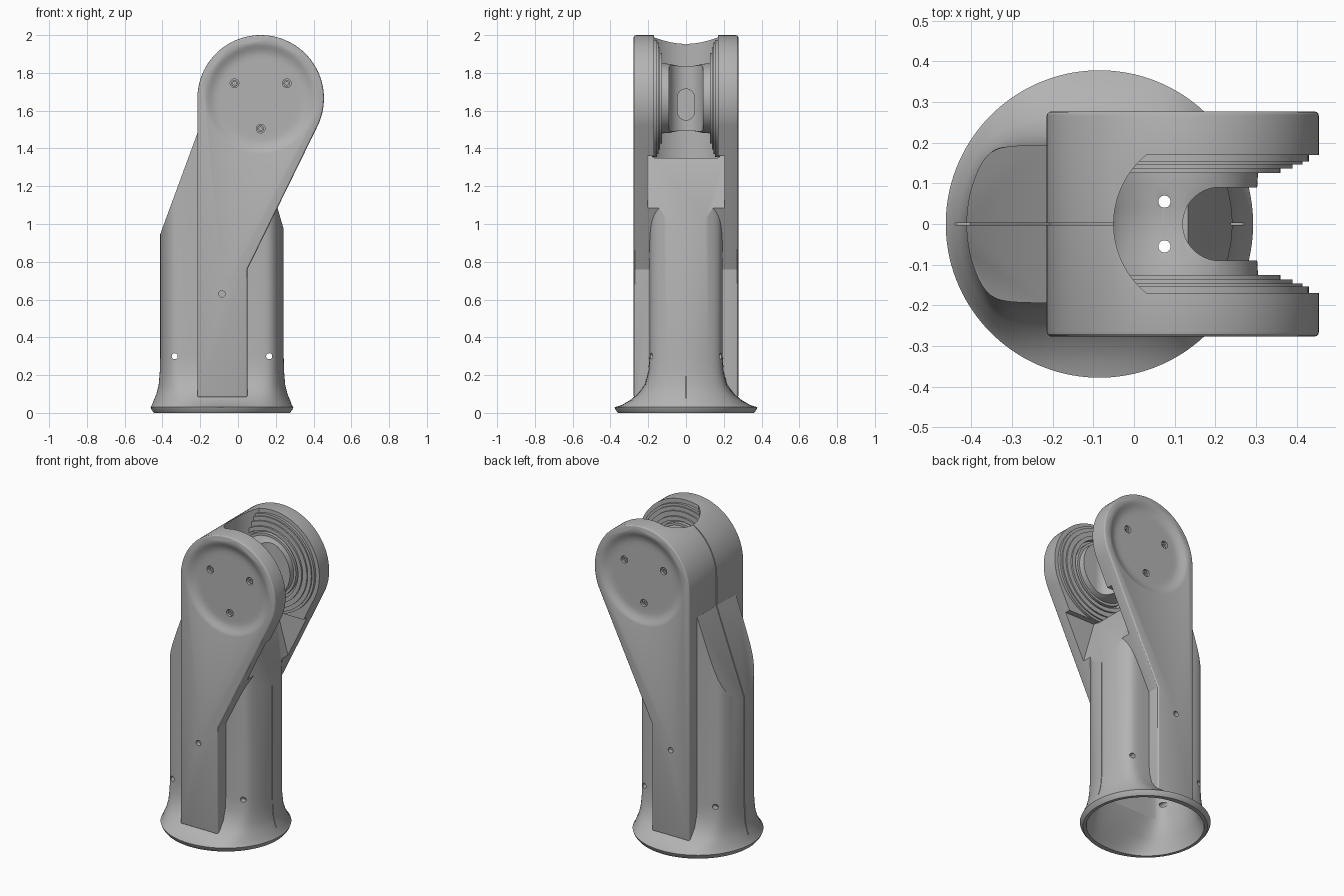
import bpy, bmesh, math
from math import sin, cos, pi, radians

cube = bpy.data.objects.get("Cube")
if cube:
    bpy.data.objects.remove(cube, do_unlink=True)

HUB_X, HUB_Z, HEAD_R = 0.12, 1.665, 0.335
COLUMN_X = -0.085

grey = bpy.data.materials.new("cast grey")
grey.use_nodes = True
grey.diffuse_color = (0.45, 0.45, 0.45, 1)
grey.node_tree.nodes["Principled BSDF"].inputs["Base Color"].default_value = (0.45, 0.45, 0.45, 1)


def make(name, rings, closed_caps=True):
    """Skin a stack of equal vertex rings and cap both ends."""
    bm = bmesh.new()
    rows = [[bm.verts.new(p) for p in ring] for ring in rings]
    n = len(rows[0])
    for a, b in zip(rows, rows[1:]):
        for i in range(n):
            j = (i + 1) % n
            bm.faces.new((a[i], a[j], b[j], b[i]))
    bm.faces.new(rows[0])
    bm.faces.new(rows[-1])
    bmesh.ops.recalc_face_normals(bm, faces=bm.faces)
    mesh = bpy.data.meshes.new(name)
    bm.to_mesh(mesh)
    bm.free()
    mesh.materials.append(grey)
    obj = bpy.data.objects.new(name, mesh)
    bpy.context.collection.objects.link(obj)
    return obj


def prism(name, pts, axis, lo, hi):
    place = {"x": lambda u, v, w: (w, u, v),
             "y": lambda u, v, w: (u, w, v),
             "z": lambda u, v, w: (u, v, w)}[axis]
    return make(name, [[place(u, v, w) for u, v in pts] for w in (lo, hi)])


def arc(cx, cy, r, start, end, steps=32):
    angles = [radians(start + (end - start) * i / steps) for i in range(steps + 1)]
    return [(cx + r * cos(a), cy + r * sin(a)) for a in angles]


def rod(name, u, v, r, axis, lo, hi):
    return prism(name, arc(u, v, r, 0, 345, 23), axis, lo, hi)


def lathe(name, profile, side=1):
    """Turn (radius, y) points about the hub axis."""
    return make(name, [[(x, side * y, z) for x, z in arc(HUB_X, HUB_Z, r, 0, 356.25, 95)]
                       for r, y in profile])


def loft(name, sections):
    """Round sections whose sides are softly flattened to a half depth."""
    rings = []
    for z, r, depth in sections:
        ring = []
        for i in range(128):
            t = 2 * pi * (i + 0.5) / 128
            y = abs(r * sin(t))
            y = (y ** -8 + depth ** -8) ** (-1 / 8)
            ring.append((COLUMN_X + r * cos(t), math.copysign(y, sin(t)), z))
        rings.append(ring)
    return make(name, rings)


def apply_modifier(obj, mod):
    bpy.context.view_layer.objects.active = obj
    bpy.ops.object.modifier_apply(modifier=mod.name)


def combine(obj, other, operation="DIFFERENCE"):
    other.hide_render = True
    mod = obj.modifiers.new("boolean", "BOOLEAN")
    mod.operation, mod.solver, mod.object = operation, "EXACT", other
    apply_modifier(obj, mod)
    bpy.data.objects.remove(other, do_unlink=True)


# Column with its flared round foot and sloping rear shoulder
body = loft("arm_body", [
    (0, .36, 3), (.015, .372, 3), (.03, .378, 3), (.042, .37, .37), (.07, .36, .3),
    (.1, .347, .26), (.15, .335, .22), (.22, .329, .2), (.3, .327, .195), (1.48, .327, .195)])
combine(body, prism("shoulder_cut", [(-.447, .85), (-.208, 1.5), (-.2, 1.7), (-.6, 1.7), (-.6, .85)],
                    "y", -.4, .4))

# Side plates with the round head
outline = arc(HUB_X, HUB_Z, HEAD_R, -26.1, 180, 80) + [(-.215, .08), (.05, .08), (.05, .76)]
plates = prism("side_plates", outline, "y", -.277, .277)
bevel = plates.modifiers.new("bevel", "BEVEL")
bevel.width, bevel.segments, bevel.limit_method = .012, 3, "ANGLE"
bevel.angle_limit = radians(50)
apply_modifier(plates, bevel)
combine(body, plates, "UNION")

# Hollow inside of the column
combine(body, loft("cavity", [(-.02, .345, 3), (.03, .335, .33), (.09, .31, .24),
                              (.2, .29, .165), (.9, .29, .165)]))

# Fork opening between the arms and the scoop beneath it
half = math.degrees(math.asin(.17 / .22))
combine(body, prism("fork_cut", arc(.17, 0, .22, 180 - half, 180 + half) + [(.7, -.17), (.7, .17)],
                    "z", 1.35, 2.2))
combine(body, prism("scoop_cut", [(.257, .92), (.13, 1.36), (.7, 1.36), (.7, .92)], "y", -.205, .205))

# Parting seam along the rear and front edges
seam = [(-.403, .08), (-.403, .95), (-.208, 1.48), (-.208, 1.665)]
seam += arc(HUB_X, HUB_Z, HEAD_R - .006, 175, 118, 20)
seam += arc(HUB_X, HUB_Z, HEAD_R + .05, 118, 180, 20) + [(-.5, 1.48), (-.5, .08)]
combine(body, prism("rear_seam", seam, "y", -.003, .003))
combine(body, prism("front_seam", [(.238, .08), (.4, .08), (.4, 1.1), (.238, 1.1)], "y", -.002, .002))

# Dished covers, screw sockets and screws on both sides
screws = [(HUB_X + .16 * cos(radians(a)), HUB_Z + .16 * sin(radians(a))) for a in (30, 150, 270)]
for side, word in ((-1, "front"), (1, "back")):
    combine(body, lathe("dish", [(.2, .253), (.225, .253), (.245, .256), (.265, .264),
                                 (.28, .272), (.3, .279), (.3, .3)], side))
    for i, (x, z) in enumerate(screws):
        combine(body, rod("socket", x, z, .023, "y", *sorted((side * .225, side * .3))))
        screw = rod(f"{word}_screw_{i + 1}", x, z, .018, "y", *sorted((side * .22, side * .243)))
        combine(screw, rod("hex", x, z, .009, "y", *sorted((side * .233, side * .3))))
    combine(body, rod("plate_hole", COLUMN_X, .63, .017, "y", *sorted((side * .25, side * .3))))
for x in (COLUMN_X - .25, COLUMN_X + .25):
    combine(body, rod("cross_hole", x, .3, .016, "y", -.4, .4))

# Stepped bearing hub spanning the fork
steps = [(.31, .18), (.31, .154), (.295, .154), (.295, .146), (.27, .146), (.27, .137),
         (.24, .137), (.24, .126), (.215, .126), (.215, .15), (.2, .15), (.2, .126),
         (.185, .126), (.183, .09), (.172, .04)]
hub = lathe("bearing_hub", [(r, -y) for r, y in steps] + steps[::-1])
combine(hub, prism("hub_notch", arc(.21, 0, .09, 90, 270) + [(.7, -.09), (.7, .09)], "z", 1.2, 2.2))
combine(hub, prism("cable_slot", arc(0, 1.67, .045, 0, 180, 16) + arc(0, 1.595, .045, 180, 360, 16),
                   "x", .03, .3))
for y in (-.055, .055):
    combine(hub, rod("hub_bore", .075, y, .015, "z", 1.2, 2.1))
    combine(body, rod("floor_bore", .075, y, .015, "z", .8, 1.6))

# Smooth shading with crisp edges
bpy.ops.object.select_all(action="DESELECT")
for obj in bpy.context.scene.objects:
    if obj.type == "MESH":
        obj.select_set(True)
bpy.context.view_layer.objects.active = body
bpy.ops.object.shade_smooth_by_angle(angle=radians(25))
